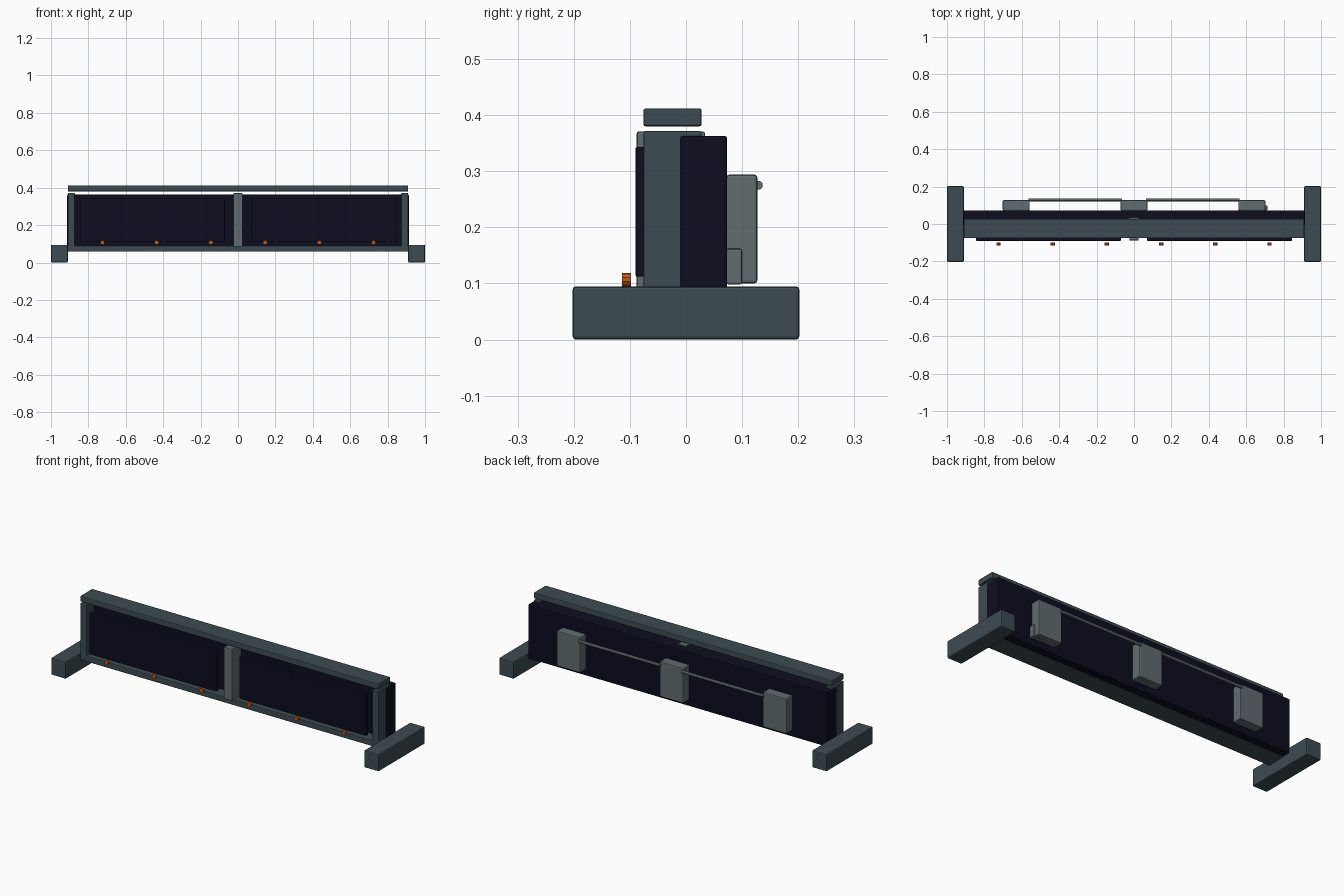
import bpy, math

if "Cube" in bpy.data.objects:
    bpy.data.objects.remove(bpy.data.objects["Cube"])


def material(name, rgb):
    m = bpy.data.materials.new(name)
    m.diffuse_color = (*rgb, 1)
    m.use_nodes = True
    m.node_tree.nodes["Principled BSDF"].inputs["Base Color"].default_value = m.diffuse_color
    return m


slate = material("slate_frame", (0.047, 0.071, 0.085))
navy = material("dark_navy_panel", (0.004, 0.004, 0.014))
grey = material("grey_metal", (0.12, 0.15, 0.16))
orange = material("orange_marker", (0.55, 0.10, 0.01))


def box(name, x, y, z, mat, bevel=0.004):
    """Bevelled box from (min, max) ranges."""
    spans = (x, y, z)
    bpy.ops.mesh.primitive_cube_add(size=1, location=[(a + b) / 2 for a, b in spans])
    ob = bpy.context.object
    ob.name = name
    ob.scale = [b - a for a, b in spans]
    bpy.ops.object.transform_apply(location=False, rotation=False, scale=True)
    ob.data.materials.append(mat)
    mod = ob.modifiers.new("soft_edges", 'BEVEL')
    mod.width = bevel
    mod.segments = 2
    return ob


def rod(name, centre, radius, length, rotation, mat, sides):
    bpy.ops.mesh.primitive_cylinder_add(vertices=sides, radius=radius, depth=length,
                                        location=centre, rotation=rotation)
    ob = bpy.context.object
    ob.name = name
    ob.data.materials.append(mat)
    bpy.ops.object.shade_smooth_by_angle()
    return ob


def side_range(s, a, b):
    return tuple(sorted((s * a, s * b)))


frame_y = (-0.076, 0.028)

# Feet, end posts and front panels, mirrored left to right
for s, side in ((-1, "left"), (1, "right")):
    box("foot_" + side, side_range(s, 0.91, 1.0), (-0.202, 0.202), (0, 0.095), slate, 0.006)
    box("end_post_" + side, side_range(s, 0.872, 0.91), frame_y, (0.058, 0.372), slate)
    box("front_panel_" + side, side_range(s, 0.07, 0.845), (-0.09, -0.07),
        (0.112, 0.343), navy, 0.003)
    # Cable tube between the rear boxes
    rod("cable_tube_" + side, (s * 0.315, 0.129, 0.275), 0.008, 0.50,
        (0, math.pi / 2, 0), grey, 12)

# Horizontal rails
box("top_bar", (-0.91, 0.91), frame_y, (0.38, 0.412), slate)
box("bottom_rail", (-0.91, 0.91), frame_y, (0.058, 0.09), slate)

# Centre divider and rear panel
box("centre_post", (-0.025, 0.025), (-0.088, 0.034), (0.085, 0.371), grey)
box("rear_panel", (-0.913, 0.913), (-0.01, 0.073), (0.064, 0.363), navy)

# Rear equipment boxes
for i, x in enumerate((-0.63, 0, 0.63)):
    box("rear_box_%d" % (i + 1), (x - 0.072, x + 0.072), (0.072, 0.127),
        (0.1, 0.294), grey, 0.005)
box("connector_block", (0.64, 0.713), (0.072, 0.1), (0.098, 0.162), grey)

# Orange markers along the front
for i in range(6):
    x = -0.725 + 0.29 * i
    rod("marker_%d" % (i + 1), (x, -0.106, 0.107), 0.012, 0.016,
        (math.pi / 2, 0, 0), orange, 10)
